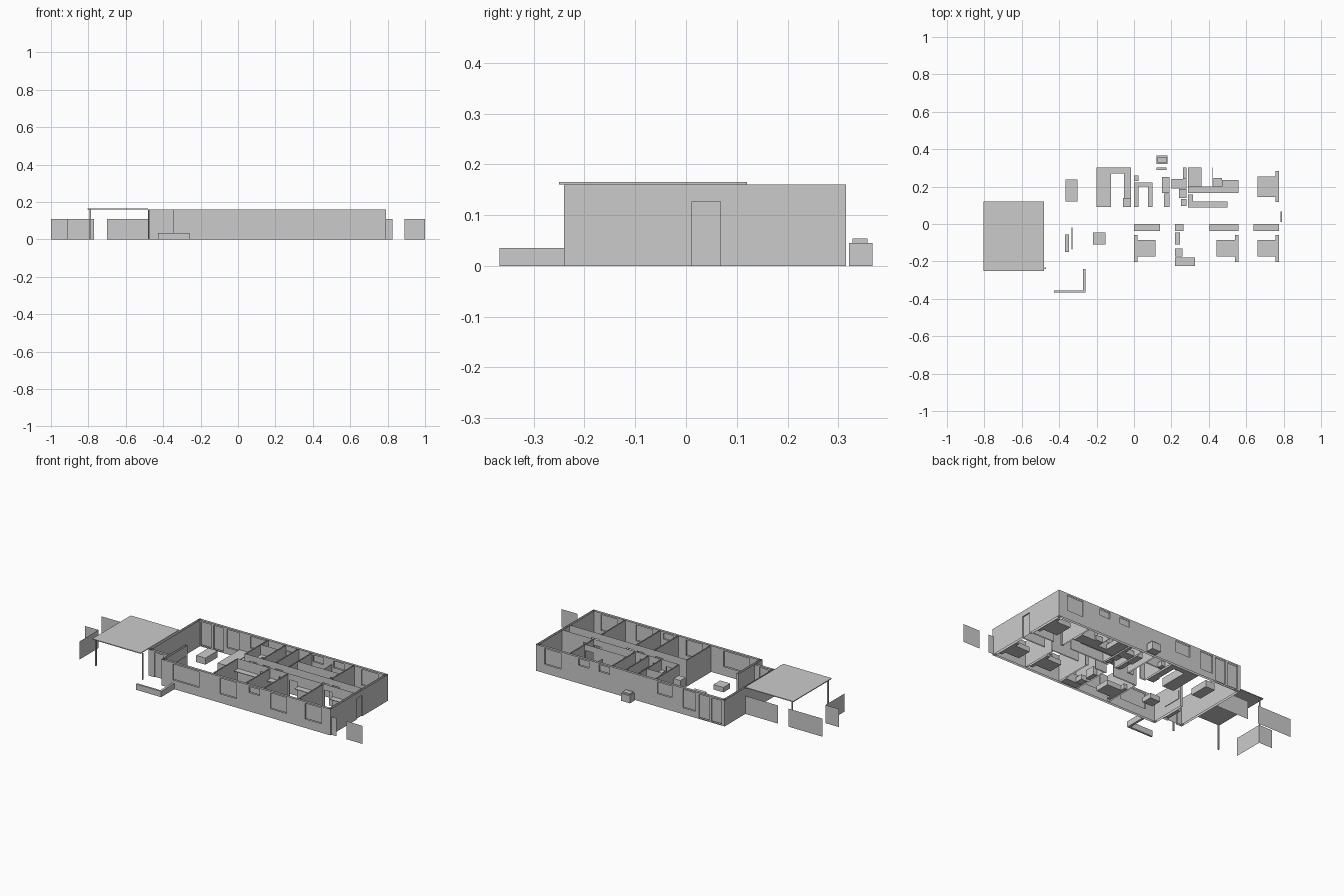
import bpy, bmesh

if "Cube" in bpy.data.objects:
    bpy.data.objects.remove(bpy.data.objects["Cube"])

H, DOOR, SILL, HEAD = 0.16, 0.127, 0.055, 0.15      # wall, door and window heights
W, E, S, N = -0.48, 0.79, -0.24, 0.315              # house outline
T, t = 0.014, 0.007                                 # outer and inner wall thickness
LOW, BENCH, SHELF = 0.03, 0.05, 0.10                # furniture heights
BACK = N - T


def finish(name, bm):
    bmesh.ops.remove_doubles(bm, verts=bm.verts, dist=1e-5)
    me = bpy.data.meshes.new(name)
    bm.to_mesh(me)
    bm.free()
    bpy.context.collection.objects.link(bpy.data.objects.new(name, me))


def box(name, x0, x1, y0, y1, h=BENCH, z0=0):
    bm = bmesh.new()
    bmesh.ops.create_cube(bm, size=1)
    for v in bm.verts:
        v.co = (x1 if v.co.x > 0 else x0, y1 if v.co.y > 0 else y0, z0 + h if v.co.z > 0 else z0)
    finish(name, bm)


def shelf(name, x0, x1, y0, y1):
    box(name, x0, x1, y0, y1, t / 2, SHELF)


def sheet(bm, axis, pos, a, b, z0, z1):
    """Upright rectangle running along one axis."""
    if z1 > z0 and b > a:
        bm.faces.new([bm.verts.new((u, pos, z) if axis == 'x' else (pos, u, z))
                      for u, z in ((a, z0), (b, z0), (b, z1), (a, z1))])


def wall(name, axis, pos, thick, a, b, openings=()):
    """Open-topped wall of two skins; openings = (start, end, sill, head, glazed)."""
    bm = bmesh.new()
    other = 'y' if axis == 'x' else 'x'
    skins = (pos - thick / 2, pos + thick / 2)
    u = a
    for o0, o1, z0, z1, glazed in sorted(openings):
        for w in skins:
            sheet(bm, axis, w, u, o0, 0, H)
            sheet(bm, axis, w, o0, o1, 0, z0)
            sheet(bm, axis, w, o0, o1, z1, H)
        for end in (o0, o1):
            sheet(bm, other, end, *skins, z0, z1)
        if glazed:
            sheet(bm, axis, pos, o0, o1, z0, z1)
        u = o1
    for w in skins:
        sheet(bm, axis, w, u, b, 0, H)
    for end in (a, b):
        sheet(bm, other, end, *skins, 0, H)
    finish(name, bm)


def fence(name, axis, pos, a, b):
    bm = bmesh.new()
    sheet(bm, axis, pos, a, b, 0, 0.11)
    finish(name, bm)


def win(start, width=0.11, sill=SILL):
    return (start, start + width, sill, HEAD, True)


def door(start):
    return (start, start + 0.05, 0, DOOR, False)


# Outer walls with windows and glazed doors
small = 0.068
wall("front_wall", 'x', S + T/2, T, -0.347, E,
     [win(-0.27, 0.175), win(0.047), win(0.243, small, 0.115), win(0.385), win(0.62)])
wall("back_wall", 'x', N - T/2, T, W, E,
     [win(0.62), win(0.433, small, 0.11), win(0.295, small, 0.11), win(-0.128, 0.1, 0.08),
      win(-0.285, 0.085, 0.04), win(-0.375, small, t), win(-0.46, small, t)])
wall("left_wall", 'y', W + T/2, T, -0.175, N)
wall("entry_wall", 'x', -0.168, T, W, -0.347, [win(-0.44, 0.06, 0)])
wall("entry_side_wall", 'y', -0.34, T, S, -0.01)
wall("right_wall", 'y', E - T/2, T, S, N, [(0.012, 0.068, 0, DOOR, True)])
box("door_transom", E - t, E, 0.012, 0.068, 0.028, DOOR)

# Inner walls: two hall walls, then room dividers in front and behind
HF, HB = 0.005, 0.08
wall("hall_front_wall", 'x', HF, t, -0.01, E - T, [door(x) for x in (0.15, 0.275, 0.345, 0.58)])
wall("hall_back_wall", 'x', HB, t, -0.01, E - T,
     [door(x) for x in (0.025, 0.113, 0.2, 0.51, 0.58)])
for x in (-0.008, 0.212, 0.333, 0.568):
    wall("front_divider", 'y', x, t, S + T, HF)
for x in (-0.008, 0.109, 0.195, 0.285, 0.568):
    wall("back_divider", 'y', x, t, HB, BACK)
wall("pantry_wall", 'x', 0.226, t, -0.005, 0.106)
wall("ensuite_wall", 'x', 0.163, t, 0.288, 0.565, [door(0.51)])

# Carport
box("carport_roof", -0.805, W, -0.25, 0.12, 0.005, H)
for x, y in ((-0.79, -0.237), (-0.475, -0.237), (-0.79, 0.107)):
    box("carport_post", x - t/2, x + t/2, y - t/2, y + t/2, H)

# Fences and garden wall
for a, b in ((-1, -0.77), (-0.70, W)):
    fence("side_fence", 'x', 0.115, a, b)
fence("corner_fence_back", 'x', -0.04, -1, -0.91)
fence("corner_fence_side", 'y', -0.91, -0.225, -0.04)
for a, b in ((E, 0.825), (0.89, 1)):
    fence("front_fence", 'x', -0.23, a, b)
box("garden_wall_front", -0.428, -0.26, -0.367, -0.355, 0.035)
box("garden_wall_side", -0.26 - T, -0.26, -0.355, S, 0.035)

# Outdoor air unit
box("air_unit", 0.12, 0.18, 0.321, 0.367, 0.045)
box("air_unit_top", 0.125, 0.175, 0.328, 0.358, 0.009, 0.045)


# Beds with a bedside table on each side at the head end
def bed(x0, x1, head, y, half, reach):
    box("bed", x0, x1, y - half, y + half, LOW)
    for name, a, b in (("bedside_front", -reach, -half), ("bedside_back", half, reach)):
        box(name, head, head + 0.02, y + a, y + b, LOW)


bed(0, 0.115, 0, -0.13, 0.045, 0.072)
bed(0.44, 0.56, 0.54, -0.13, 0.045, 0.072)
bed(0.66, E - T, 0.756, -0.13, 0.045, 0.072)
bed(0.66, E - T, 0.756, 0.2, 0.055, 0.083)

# Wardrobe shelves behind the front rooms
for a, b in ((0, 0.14), (0.22, 0.265), (0.405, 0.56), (0.64, E - T)):
    shelf("wardrobe_shelf", a, b, -0.037, 0)

# Living room
box("dining_table", -0.365, -0.303, 0.12, 0.238, 0.04)
box("entry_console", -0.37, -0.348, -0.15, -0.055)
box("wall_screen", -0.333, -0.33, -0.135, -0.02, BENCH, BENCH)
box("coffee_table", -0.22, -0.153, -0.11, -0.045, LOW)

# Kitchen and pantry
box("kitchen_island", -0.2, -0.124, 0.09, 0.27)
box("kitchen_back_counter", -0.2, -0.015, 0.27, BACK)
box("kitchen_side_counter", -0.053, -0.015, 0.14, 0.27)
box("fridge", -0.06, -0.015, 0.09, 0.14, SHELF)
box("linen_unit", 0, 0.025, 0.23, 0.26, LOW)
shelf("pantry_shelf_back", 0, 0.1, 0.2, 0.222)
for x in (0, 0.075):
    shelf("pantry_shelf_side", x, x + 0.025, 0.09, 0.2)

# Laundry and bathroom
box("laundry_ledge", 0.12, 0.175, 0.29, BACK, LOW, SHELF)
box("laundry_tub", 0.15, 0.19, 0.165, 0.25)
box("laundry_cupboard", 0.16, 0.19, 0.09, 0.162, SHELF)
box("bath", 0.2, 0.28, 0.19, 0.24, LOW)
box("bath_side", 0.262, 0.28, 0.24, BACK)
box("bath_vanity", 0.24, 0.28, 0.14, 0.187)
box("toilet", 0.25, 0.28, 0.095, 0.133, LOW)

# Ensuite and walk-in robe
box("ensuite_bench", 0.29, 0.56, 0.167, 0.2)
box("ensuite_tub", 0.29, 0.36, 0.2, BACK, LOW)
box("shower_screen", 0.419, 0.422, 0.2, BACK, DOOR)
box("ensuite_toilet", 0.425, 0.47, 0.2, 0.245, LOW)
box("ensuite_vanity", 0.47, 0.56, 0.2, 0.235)
shelf("robe_shelf_front", 0.29, 0.5, 0.088, 0.12)
shelf("robe_shelf_side", 0.29, 0.315, 0.12, 0.159)

# Study
box("study_shelf", 0.22, 0.245, -0.11, -0.045)
box("study_chair", 0.22, 0.26, -0.175, -0.13, LOW)
box("study_desk", 0.22, 0.325, -0.225, -0.178)
